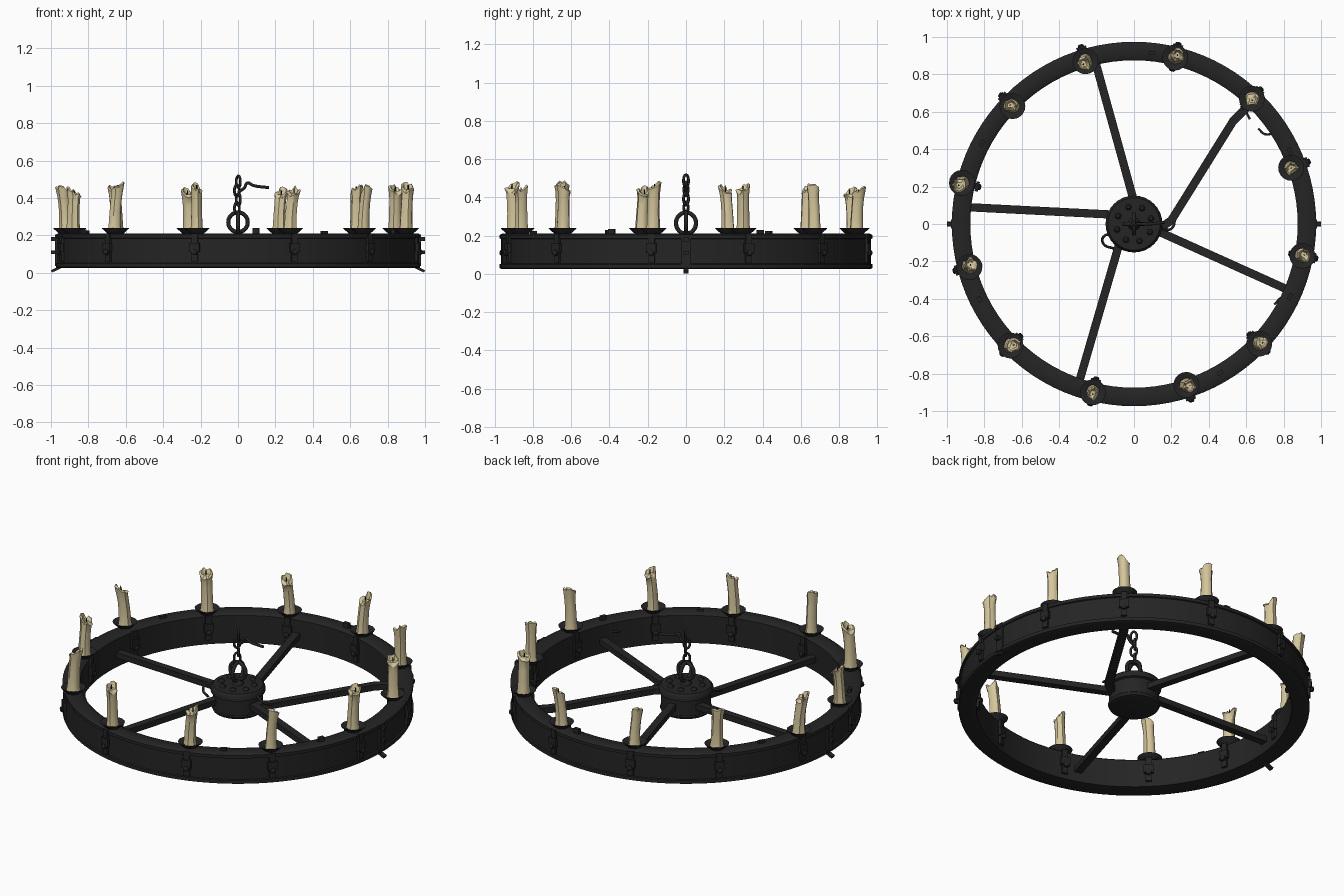
import bpy, bmesh, math, random
from mathutils import Vector, Matrix

if "Cube" in bpy.data.objects:
    bpy.data.objects.remove(bpy.data.objects["Cube"])

random.seed(4)


def material(name, col):
    m = bpy.data.materials.new(name)
    m.diffuse_color = (*col, 1)
    m.use_nodes = True
    m.node_tree.nodes["Principled BSDF"].inputs["Base Color"].default_value = m.diffuse_color
    return m


IRON = material("black iron", (0.018, 0.018, 0.018))
WAX = material("cream wax", (0.66, 0.56, 0.33))


def finish(name, bm, mat, smooth=True):
    bmesh.ops.recalc_face_normals(bm, faces=bm.faces)
    me = bpy.data.meshes.new(name)
    bm.to_mesh(me)
    bm.free()
    me.materials.append(mat)
    ob = bpy.data.objects.new(name, me)
    bpy.context.collection.objects.link(ob)
    if smooth:
        bpy.ops.object.select_all(action='DESELECT')
        ob.select_set(True)
        bpy.context.view_layer.objects.active = ob
        bpy.ops.object.shade_smooth_by_angle(angle=math.radians(40))
    return ob


def lathe(bm, profile, segs, at=(0, 0, 0), closed=False, warp=None):
    """Spin (radius, z) points about z; warp(point, ring, side) can bend them."""
    rings = []
    for j, (r, z) in enumerate(profile):
        ring = []
        for i in range(segs):
            a = math.tau * i / segs
            p = Vector((r * math.cos(a), r * math.sin(a), z))
            if warp:
                p = warp(p, j, i)
            ring.append(bm.verts.new(p + Vector(at)))
        rings.append(ring)
    n = len(rings)
    for j in range(n if closed else n - 1):
        a, b = rings[j], rings[(j + 1) % n]
        for i in range(segs):
            k = (i + 1) % segs
            bm.faces.new((a[i], a[k], b[k], b[i]))
    if not closed:
        bm.faces.new(rings[0])
        bm.faces.new(rings[-1])


def box(bm, size, matrix):
    bmesh.ops.create_cube(bm, size=1, matrix=matrix @ Matrix.Diagonal((*size, 1)))


def wire(name, points, radius, cyclic=False):
    cu = bpy.data.curves.new(name, 'CURVE')
    cu.dimensions = '3D'
    cu.bevel_depth = radius
    cu.bevel_resolution = 2
    cu.resolution_u = 4
    cu.use_fill_caps = True
    sp = cu.splines.new('BEZIER')
    sp.bezier_points.add(len(points) - 1)
    for bp, p in zip(sp.bezier_points, points):
        bp.co = p
        bp.handle_left_type = bp.handle_right_type = 'AUTO'
    sp.use_cyclic_u = cyclic
    cu.materials.append(IRON)
    ob = bpy.data.objects.new(name, cu)
    bpy.context.collection.objects.link(ob)
    return ob


def link(name, centre, rx, rz, turn, radius):
    m = Matrix.Rotation(turn, 3, 'Z')
    pts = [Vector(centre) + m @ Vector((rx * math.cos(k * math.tau / 8), 0, rz * math.sin(k * math.tau / 8)))
           for k in range(8)]
    wire(name, pts, radius, True)


# Wheel rim with raised edge bands
bm = bmesh.new()
lathe(bm, [(0.875, 0.03), (0.962, 0.025), (0.974, 0.03), (0.974, 0.05), (0.966, 0.053),
           (0.966, 0.182), (0.974, 0.185), (0.974, 0.203), (0.962, 0.21), (0.888, 0.21),
           (0.875, 0.20)], 96, closed=True)
finish("wheel_rim", bm, IRON)

# Hub drum with bands
bm = bmesh.new()
lathe(bm, [(0.12, 0.03), (0.138, 0.036), (0.145, 0.05), (0.139, 0.055), (0.139, 0.145),
           (0.152, 0.15), (0.152, 0.175), (0.14, 0.19)], 32)
finish("hub", bm, IRON)

# Rivets on top of the hub
bm = bmesh.new()
for k in range(8):
    a = math.tau * (k + 0.4) / 8
    lathe(bm, [(0.017, 0.185), (0.017, 0.198), (0.009, 0.207)], 8,
          (0.095 * math.cos(a), 0.095 * math.sin(a), 0))
lathe(bm, [(0.035, 0.185), (0.03, 0.205), (0.012, 0.225)], 12)
finish("hub_rivets", bm, IRON)

# Spokes, one of them bent
spokes = [[(0, 0.12), (-0.21, 0.88)], [(-0.11, 0.05), (-0.89, 0.09)], [(-0.08, -0.11), (-0.295, -0.85)],
          [(0.12, -0.035), (0.83, -0.355)], [(0.13, -0.03), (0.2, 0.02), (0.53, 0.55), (0.62, 0.64)]]
bm = bmesh.new()
for path in spokes:
    for p, q in zip(path, path[1:]):
        p, q = Vector((*p, 0.105)), Vector((*q, 0.105))
        d = q - p
        box(bm, (d.length + 0.012, 0.044, 0.034),
            Matrix.Translation((p + q) / 2) @ Matrix.Rotation(math.atan2(d.y, d.x), 4, 'Z'))
finish("spokes", bm, IRON, False)

# Candle positions and heights
candles = [(-0.26, 0.87, 0.43), (0.22, 0.89, 0.43), (0.63, 0.67, 0.45), (0.84, 0.30, 0.45),
           (0.90, -0.17, 0.46), (0.67, -0.64, 0.45), (0.28, -0.86, 0.44), (-0.22, -0.90, 0.46),
           (-0.66, -0.65, 0.46), (-0.88, -0.23, 0.43), (-0.92, 0.22, 0.44), (-0.65, 0.63, 0.45)]

dishes, clamps, wicks = bmesh.new(), bmesh.new(), bmesh.new()
for x, y, top in candles:
    # Drip dish
    lathe(dishes, [(0.03, 0.20), (0.04, 0.212), (0.066, 0.235), (0.069, 0.24), (0.062, 0.24),
                   (0.04, 0.225)], 20, (x, y, 0))
    # Clamp straps outside and inside the rim
    ang = math.atan2(y, x)
    turn = Matrix.Rotation(ang, 4, 'Z')
    for r, s in ((0.974, 1), (0.868, -1)):
        box(clamps, (0.014, 0.034, 0.15), turn @ Matrix.Translation((r, 0, 0.135)))
        box(clamps, (0.018, 0.054, 0.05), turn @ Matrix.Translation((r + 0.006 * s, 0, 0.135)))
        lathe(clamps, [(0.016, 0), (0.016, 0.014), (0.008, 0.02)], 8,
              warp=lambda p, j, i: turn @ Vector((r + s * (0.008 + p.z), p.x, p.y + 0.11)))
    # Wax stick with wobble, slight lean and a melted ragged lip
    h = top - 0.225
    lean = Vector((random.uniform(-0.02, 0.02), random.uniform(-0.02, 0.02), 0))
    low = random.random() * math.tau
    lumps = [random.uniform(0.9, 1.1) for _ in range(14)]

    def melt(p, j, i):
        t = p.z / h
        k = lumps[i] if j < 5 else 1 + 2.2 * (lumps[i] - 1)
        q = Vector((p.x * k, p.y * k, p.z)) + lean * t * t
        if j in (5, 6):
            q.z += 0.022 * math.cos(math.tau * i / 14 - low) + 0.12 * (lumps[i] - 1)
        return q

    bm = bmesh.new()
    lathe(bm, [(0.037, 0), (0.033, h * 0.12), (0.031, h * 0.4), (0.030, h * 0.65), (0.031, h * 0.85),
               (0.035, h * 0.97), (0.026, h), (0.016, h * 0.94)], 14, (x, y, 0.225), warp=melt)
    finish("candle", bm, WAX)
    lathe(wicks, [(0.004, 0), (0.003, 0.03)], 6, (x + lean.x, y + lean.y, top - 0.02))
finish("drip_dishes", dishes, IRON)
finish("candle_clamps", clamps, IRON)
finish("wicks", wicks, IRON)

# Joint plates at the two sides, with bolts and bent feet
bm = bmesh.new()
for s in (1, -1):
    box(bm, (0.014, 0.05, 0.17), Matrix.Translation((s * 0.972, 0, 0.12)))
    box(bm, (0.06, 0.026, 0.014), Matrix.Translation((s * 0.97, 0, 0.02))
        @ Matrix.Rotation(s * math.radians(25), 4, 'Y'))
    for z in (0.11, 0.18):
        box(bm, (0.03, 0.024, 0.02), Matrix.Translation((s * 0.985, 0, z)))
finish("joint_plates", bm, IRON, False)

# Small studs and scraps on top of the rim
bm = bmesh.new()
for a, h in ((25, 0.02), (75, 0.012), (84, 0.03), (152, 0.015), (206, 0.02), (300, 0.014), (335, 0.025)):
    box(bm, (0.02, 0.035, h), Matrix.Rotation(math.radians(a), 4, 'Z')
        @ Matrix.Translation((0.92, 0, 0.21 + h / 2)))
finish("rim_studs", bm, IRON, False)

# Shackle rings and hanging chain
link("shackle_ring", (0, 0, 0.27), 0.052, 0.052, 0.0, 0.011)
link("cross_shackle_ring", (0, 0, 0.265), 0.052, 0.055, math.pi / 2, 0.011)
for k in range(4):
    link("chain_link", (-0.006 + 0.008 * (k % 2), 0, 0.345 + 0.047 * k), 0.017, 0.032,
         math.radians(40 + 90 * k), 0.007)
wire("broken_chain_arm", [(0.0, 0, 0.43), (0.035, 0, 0.455), (0.05, 0, 0.48), (0.08, 0, 0.467),
                          (0.165, 0.01, 0.455)], 0.008)

# Loose bent wires at the hub and rim
wire("hub_wire", [(-0.10, -0.05, 0.17), (-0.165, -0.07, 0.17), (-0.16, -0.11, 0.15), (-0.11, -0.13, 0.13)], 0.007)
wire("hub_hook", [(0.13, -0.02, 0.17), (0.19, -0.03, 0.14), (0.215, 0.0, 0.12), (0.21, 0.05, 0.11)], 0.007)
wire("rim_wire", [(0.60, 0.60, 0.11), (0.62, 0.56, 0.11)], 0.006)
wire("rim_wire", [(0.76, 0.49, 0.20), (0.70, 0.48, 0.20), (0.665, 0.51, 0.19)], 0.006)
wire("rim_wire", [(0.83, -0.36, 0.14), (0.79, -0.39, 0.15), (0.75, -0.43, 0.14)], 0.006)
